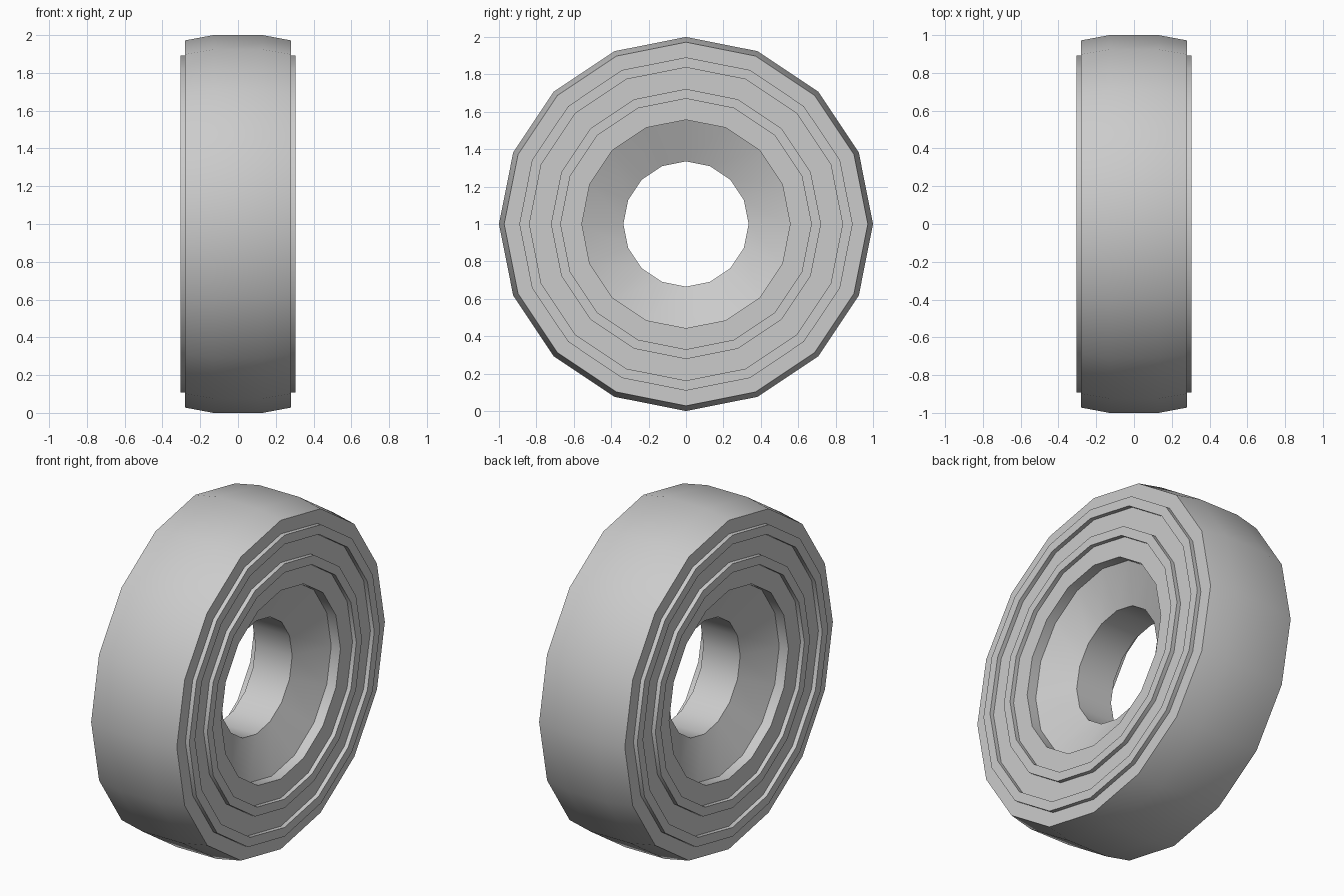
import bpy
import bmesh
from math import cos, sin, pi, radians

cube = bpy.data.objects.get("Cube")
if cube:
    bpy.data.objects.remove(cube, do_unlink=True)

SIDES = 16
FACE_X = 0.28      # flat sidewall
RIB_X = 0.305      # raised sidewall ribs


def make_material(name, colour):
    mat = bpy.data.materials.new(name)
    mat.use_nodes = True
    mat.diffuse_color = colour
    mat.node_tree.nodes["Principled BSDF"].inputs["Base Color"].default_value = colour
    return mat


def rib(inner, outer):
    """Square rib standing on the sidewall, from inner to outer radius."""
    return [(FACE_X, inner), (RIB_X, inner), (RIB_X, outer), (FACE_X, outer)]


def revolve(name, profile, mat):
    """Turn a closed (x, radius) profile around the x axis."""
    bm = bmesh.new()
    rings = []
    for i in range(SIDES):
        a = 2 * pi * i / SIDES
        rings.append([bm.verts.new((x, r * sin(a), 1 + r * cos(a))) for x, r in profile])
    n = len(profile)
    for i in range(SIDES):
        here, there = rings[i], rings[(i + 1) % SIDES]
        for j in range(n):
            k = (j + 1) % n
            bm.faces.new((here[j], here[k], there[k], there[j]))
    bmesh.ops.recalc_face_normals(bm, faces=bm.faces)
    mesh = bpy.data.meshes.new(name)
    bm.to_mesh(mesh)
    bm.free()
    mesh.materials.append(mat)
    obj = bpy.data.objects.new(name, mesh)
    bpy.context.collection.objects.link(obj)
    bpy.ops.object.select_all(action="DESELECT")
    obj.select_set(True)
    bpy.context.view_layer.objects.active = obj
    bpy.ops.object.shade_smooth_by_angle(angle=radians(30))
    return obj


# Half section: bore, dished hub, ribbed sidewall, chamfered tread
half = [(0.12, 0.335), (0.22, 0.557), (FACE_X, 0.557)]
half += rib(0.67, 0.722) + rib(0.837, 0.891)
half += [(FACE_X, 0.972), (0.13, 1.0)]

# Mirror the section to the other side
section = half + [(-x, r) for x, r in reversed(half)]
revolve("tyre", section, make_material("light grey", (0.6, 0.6, 0.6, 1)))
